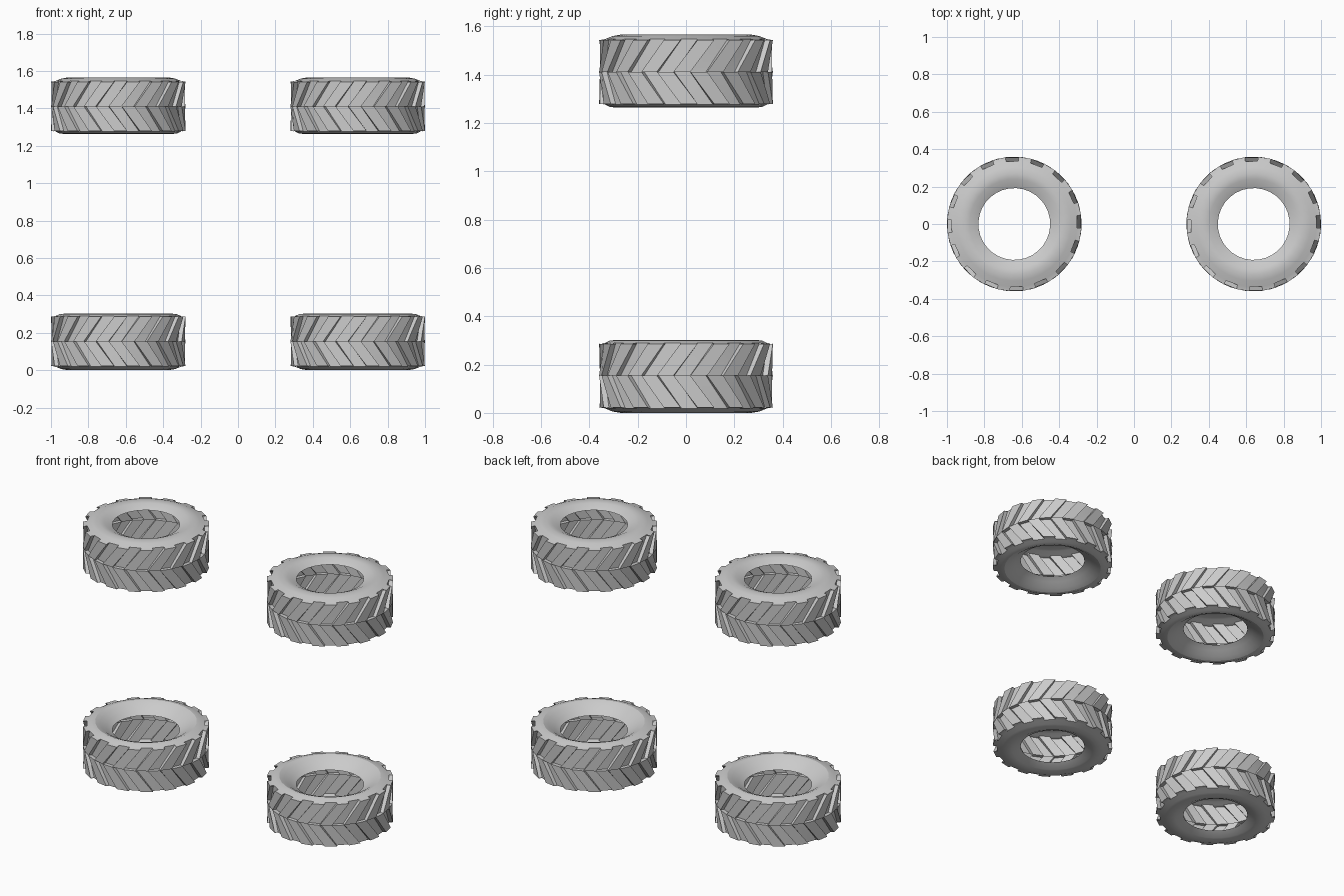
import bpy, bmesh
from math import cos, sin, radians

if "Cube" in bpy.data.objects:
    bpy.data.objects.remove(bpy.data.objects["Cube"])

LUGS = 16
R_OUT, R_IN = 0.36, 0.337          # lug tops and groove floors
STEP = 180 / LUGS                  # one lug or one groove, degrees
SLANT = 16                         # sweep of each chevron arm, degrees
Z_LOW, Z_MID, Z_TOP = 0.016, 0.148, 0.279
# sidewall profiles (radius, height) from the tread edge to the hole
UPPER_WALL = [(0.337, 0.283), (0.305, 0.296), (0.27, 0.302), (0.24, 0.298), (0.192, 0.275)]
LOWER_WALL = [(0.337, 0.013), (0.315, 0.003), (0.29, 0.0), (0.26, 0.012), (0.225, 0.037), (0.192, 0.055)]


def tyre_mesh(flip):
    bm = bmesh.new()

    def pt(r, deg, z):
        a = radians(deg)
        return bm.verts.new((r * cos(a), r * sin(a), z))

    def quad(pts, reverse):
        vs = [pt(*p) for p in pts]
        bm.faces.new(vs[::-1] if reverse else vs)

    edge_phase = 2 - STEP / 2       # a groove is centred near +x at the upper edge
    mid_phase = edge_phase - SLANT
    halves = [(Z_TOP, mid_phase, UPPER_WALL, False),
              (Z_LOW, mid_phase + STEP, LOWER_WALL, True)]
    for z_edge, phase, wall, rev in halves:
        for i in range(2 * LUGS):
            r = R_IN if i % 2 == 0 else R_OUT
            a0, a1 = phase + i * STEP, phase + (i + 1) * STEP
            b0, b1 = a0 + SLANT, a1 + SLANT
            # slanted lug top or groove floor
            quad([(r, a0, Z_MID), (r, a1, Z_MID), (r, b1, z_edge), (r, b0, z_edge)], rev)
            # groove side wall, alternating in facing
            quad([(R_IN, a0, Z_MID), (R_OUT, a0, Z_MID),
                  (R_OUT, b0, z_edge), (R_IN, b0, z_edge)], rev != (i % 2 == 0))
            ring = [(R_IN, z_edge)] + wall
            if i % 2:
                # lug end at the centre line and at the shoulder
                quad([(R_IN, a0, Z_MID), (R_IN, a1, Z_MID),
                      (R_OUT, a1, Z_MID), (R_OUT, a0, Z_MID)], rev)
                quad([(R_OUT, b0, z_edge), (R_OUT, b1, z_edge),
                      (wall[0][0], b1, wall[0][1]), (wall[0][0], b0, wall[0][1])], rev)
                ring = wall
            # sidewall strip
            for (r0, z0), (r1, z1) in zip(ring, ring[1:]):
                quad([(r0, b0, z0), (r0, b1, z0), (r1, b1, z1), (r1, b0, z1)], rev)

    bmesh.ops.remove_doubles(bm, verts=bm.verts, dist=0.0005)
    if flip:                        # lower tyres are mirrored top to bottom
        for v in bm.verts:
            v.co.z = 0.302 - v.co.z
        bmesh.ops.reverse_faces(bm, faces=bm.faces)
    me = bpy.data.meshes.new("tyre")
    bm.to_mesh(me)
    bm.free()
    return me


# four tyres: two stacked levels, left and right
for level, z, flip in (("lower", 0.0, True), ("upper", 1.263, False)):
    for side, x in (("left", -0.64), ("right", 0.64)):
        ob = bpy.data.objects.new(f"{level}_{side}_tyre", tyre_mesh(flip))
        ob.location = (x, 0, z)
        bpy.context.collection.objects.link(ob)
        bpy.ops.object.select_all(action='DESELECT')
        ob.select_set(True)
        bpy.context.view_layer.objects.active = ob
        bpy.ops.object.shade_smooth_by_angle(angle=radians(25))
